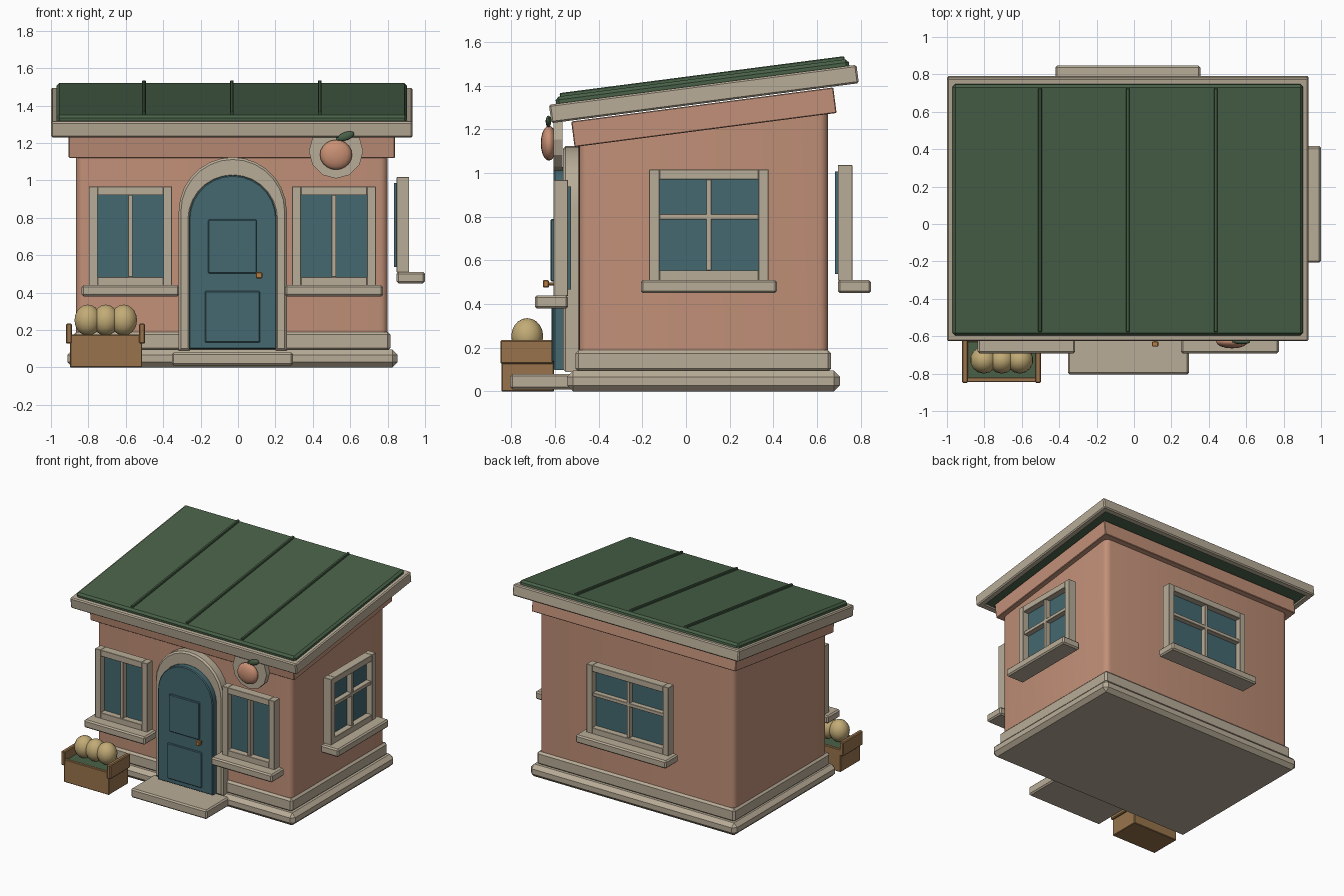
import bpy, bmesh
from math import pi, cos, sin, radians
from mathutils import Matrix, Vector

cube = bpy.data.objects.get("Cube")
if cube:
    bpy.data.objects.remove(cube, do_unlink=True)


def material(name, *rgb):
    lin = [((c / 255 + 0.055) / 1.055) ** 2.4 for c in rgb] + [1]
    m = bpy.data.materials.new(name)
    m.use_nodes = True
    m.diffuse_color = lin
    m.node_tree.nodes["Principled BSDF"].inputs["Base Color"].default_value = lin
    return m


STONE = material("beige trim", 184, 172, 151)
WALL = material("salmon plaster", 193, 144, 120)
TEAL = material("teal paint", 68, 104, 112)
ROOF = material("green roof", 72, 97, 72)
WOOD = material("brown wood", 152, 116, 76)
BREAD = material("tan produce", 194, 171, 118)
BRASS = material("brass", 182, 126, 68)
PEACH = material("peach fruit", 201, 144, 116)

CX = -0.033                    # building centre line
SLOPE = radians(7.4)


def finish(name, bm, mat, matrix=None, angle=35):
    bmesh.ops.recalc_face_normals(bm, faces=bm.faces[:])
    if matrix:
        bm.transform(matrix)
    mesh = bpy.data.meshes.new(name)
    bm.to_mesh(mesh)
    bm.free()
    mesh.materials.append(mat)
    ob = bpy.data.objects.new(name, mesh)
    bpy.context.collection.objects.link(ob)
    bpy.ops.object.select_all(action='DESELECT')
    ob.select_set(True)
    bpy.context.view_layer.objects.active = ob
    bpy.ops.object.shade_smooth_by_angle(angle=radians(angle))


def add_box(bm, x0, x1, y0, y1, z0, z1):
    size = Vector((x1 - x0, y1 - y0, z1 - z0))
    mid = Vector((x0 + x1, y0 + y1, z0 + z1)) / 2
    m = Matrix.Translation(mid) @ Matrix.Diagonal(size).to_4x4()
    bmesh.ops.create_cube(bm, size=1, matrix=m)


def boxes(name, mat, spans, bevel=0.0, matrix=None):
    bm = bmesh.new()
    for s in spans:
        add_box(bm, *s)
    if bevel:
        bmesh.ops.bevel(bm, geom=bm.edges[:], offset=bevel, segments=1,
                        profile=0.5, affect='EDGES')
    finish(name, bm, mat, matrix)


def ball(name, mat, centre, radii, tilt=0, u=16, v=10):
    bm = bmesh.new()
    bmesh.ops.create_uvsphere(bm, u_segments=u, v_segments=v, radius=1)
    m = (Matrix.Translation(centre) @ Matrix.Rotation(tilt, 4, 'Y')
         @ Matrix.Diagonal(radii).to_4x4())
    finish(name, bm, mat, m, 60)


# Stone base, plinth and door step
boxes("lower_base", STONE, [(-0.912, 0.853, -0.545, 0.705, 0, 0.095)], 0.028)
boxes("upper_plinth", STONE, [(-0.88, 0.815, -0.507, 0.665, 0.09, 0.19)], 0.015)
boxes("door_step", STONE, [(-0.354, 0.294, -0.805, -0.49, 0.01, 0.08)], 0.01)

# Walls with rounded corners and a sloping top
bm = bmesh.new()
add_box(bm, -0.866, 0.8, -0.49, 0.65, 0.17, 1.256)
for v in bm.verts:
    if v.co.z > 1:
        v.co.z += (v.co.y - 0.08) * sin(SLOPE)
upright = [e for e in bm.edges
           if abs(e.verts[0].co.x - e.verts[1].co.x) < 0.01
           and abs(e.verts[0].co.y - e.verts[1].co.y) < 0.01]
bmesh.ops.bevel(bm, geom=upright, offset=0.042, segments=4, profile=0.5,
                affect='EDGES')
finish("walls", bm, WALL)


def sloped(z):
    return Matrix.Translation((CX, 0.082, z)) @ Matrix.Rotation(SLOPE, 4, 'X')


# Cornice, roof frame, green panel and seams share one tilted frame
boxes("cornice", WALL, [(-0.872, 0.872, -0.605, 0.605, -0.059, 0.059)], 0.004,
      sloped(1.256))
pitch = sloped(1.3625)
hx, hy, t, w = 0.967, 0.71, 0.0425, 0.05
boxes("roof_frame", STONE,
      [(-hx, hx, -hy, w - hy, -t, t), (-hx, hx, hy - w, hy, -t, t),
       (-hx, w - hx, -hy, hy, -t, t), (hx - w, hx, -hy, hy, -t, t)], 0.008, pitch)
boxes("roof_panel", ROOF, [(-0.937, 0.937, -0.677, 0.677, -0.035, 0.074)],
      0.015, pitch)
boxes("roof_seams", ROOF,
      [(x - 0.01, x + 0.01, -0.655, 0.66, 0.06, 0.089) for x in (-0.47, 0, 0.47)],
      0.004, pitch)


# Windows: local -y points outwards, origin at the back of the frame
def window(name, x, y, turn, width, z0, z1, bar=None):
    m = Matrix.Translation((x, y, 0)) @ Matrix.Rotation(turn, 4, 'Z')
    h, d, f = width / 2, -0.067, 0.047
    bars = [(-h, f - h, d, 0, z0, z1), (h - f, h, d, 0, z0, z1),
            (f - h, h - f, d, 0, z0, z0 + f), (f - h, h - f, d, 0, z1 - f, z1),
            (-0.012, 0.012, d + 0.008, 0, z0 + f, z1 - f)]
    if bar:
        bars.append((f - h, h - f, d + 0.008, 0, bar - 0.013, bar + 0.013))
    boxes(name + "_frame", STONE, bars, 0.002, m)
    boxes(name + "_glass", TEAL,
          [(0.03 - h, h - 0.03, -0.02, 0.013, z0 + 0.03, z1 - 0.03)], 0, m)
    boxes(name + "_sill", STONE,
          [(-h - 0.038, h + 0.038, -0.152, 0, z0 - 0.058, z0 + 0.003)], 0.01, m)


window("front_right_window", -0.575, -0.54, 0, 0.445, 0.437, 0.968)
window("front_left_window", 0.513, -0.54, 0, 0.447, 0.437, 0.968)
window("left_side_window", 0.848, 0.105, pi / 2, 0.547, 0.508, 1.017, 0.8)
window("back_window", CX, 0.695, pi, 0.7, 0.508, 1.037, 0.81)


# Arched door and surround
def arch(half, spring, foot, x=-0.028, n=14):
    pts = [(x + half, foot)]
    pts += [(x + half * cos(pi * i / n), spring + half * sin(pi * i / n))
            for i in range(n + 1)]
    return pts + [(x - half, foot)]


def extrude(name, mat, polygons, y0, y1, bevel):
    bm = bmesh.new()
    for poly in polygons:
        bm.faces.new([bm.verts.new((x, y0, z)) for x, z in poly])
    bmesh.ops.remove_doubles(bm, verts=bm.verts[:], dist=0.0001)
    out = bmesh.ops.extrude_face_region(bm, geom=bm.faces[:],
                                        use_keep_orig=True)["geom"]
    for v in out:
        if isinstance(v, bmesh.types.BMVert):
            v.co.y = y1
    bmesh.ops.recalc_face_normals(bm, faces=bm.faces[:])
    rim = [e for e in bm.edges if len(e.link_faces) == 2
           and e.calc_face_angle(0) > 1
           and abs(e.verts[0].co.y - e.verts[1].co.y) < 0.001]
    bmesh.ops.bevel(bm, geom=rim, offset=bevel, segments=1, profile=0.5,
                    affect='EDGES')
    finish(name, bm, mat)


outer, inner = arch(0.289, 0.835, 0.09), arch(0.228, 0.79, 0.09)
extrude("door_surround", STONE,
        [(outer[i], outer[i + 1], inner[i + 1], inner[i])
         for i in range(len(outer) - 1)], -0.563, -0.48, 0.012)
extrude("door", TEAL, [arch(0.235, 0.793, 0.098)], -0.606, -0.5, 0.006)
boxes("door_panels", TEAL, [(-0.16, 0.1, -0.62, -0.6, 0.503, 0.79),
                            (-0.177, 0.118, -0.616, -0.6, 0.134, 0.408)], 0.005)
boxes("door_knob", BRASS, [(0.096, 0.13, -0.655, -0.628, 0.476, 0.51),
                           (0.106, 0.12, -0.635, -0.6, 0.486, 0.5)], 0.004)

# Round sign with a fruit and leaf
bm = bmesh.new()
bmesh.ops.create_cone(bm, cap_ends=True, segments=12, radius1=0.145,
                      radius2=0.145, depth=0.043)
finish("sign_disc", bm, STONE, Matrix.Translation((0.524, -0.586, 1.155))
       @ Matrix.Rotation(pi / 2, 4, 'X'), 20)
ball("sign_fruit", PEACH, (0.524, -0.628, 1.137), Vector((0.086, 0.037, 0.08)))
ball("sign_leaf", ROOF, (0.577, -0.63, 1.237), Vector((0.047, 0.013, 0.022)),
     radians(-20), 12, 8)
boxes("sign_stem", ROOF, [(0.524, 0.536, -0.634, -0.622, 1.2, 1.23)])

# Produce crate beside the door
boxes("crate", WOOD, [(-0.898, -0.513, -0.845, -0.82, 0, 0.175),
                      (-0.898, -0.513, -0.63, -0.605, 0, 0.175),
                      (-0.898, -0.513, -0.835, -0.61, 0, 0.14)], 0.004)
boxes("crate_side_boards", WOOD,
      [(x - 0.016, x + 0.016, -0.85, -0.605, 0.127, 0.235)
       for x in (-0.904, -0.513)], 0.006)
boxes("crate_lining", ROOF, [(-0.885, -0.53, -0.822, -0.628, 0.13, 0.168)])
for i in range(3):
    ball(f"produce_{i + 1}", BREAD, (-0.803 + 0.096 * i, -0.727, 0.253),
         Vector((0.073, 0.073, 0.083)), 0, 14, 10)
